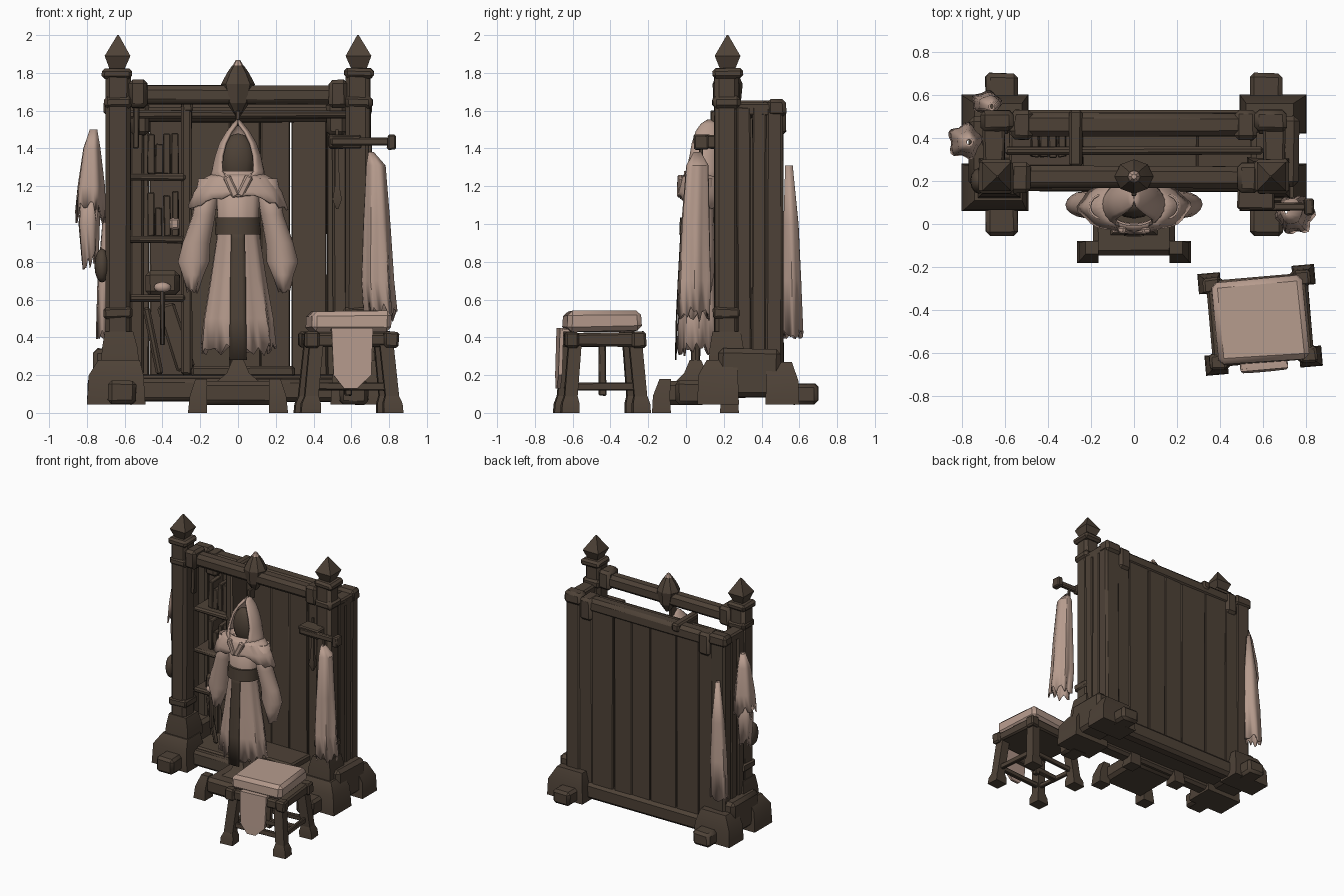
import bpy, bmesh, math, random
from mathutils import Matrix, Vector

random.seed(4)

def material(name, rgb):
    m = bpy.data.materials.new(name)
    m.diffuse_color = (*rgb, 1)
    return m

WOOD = material("dark wood", (0.076, 0.054, 0.038))
CLOTH = material("tan cloth", (0.47, 0.33, 0.268))

def finish(name, bm, mat, smooth=35):
    bmesh.ops.recalc_face_normals(bm, faces=bm.faces)
    me = bpy.data.meshes.new(name)
    bm.to_mesh(me)
    bm.free()
    me.materials.append(mat)
    ob = bpy.data.objects.new(name, me)
    bpy.context.collection.objects.link(ob)
    bpy.context.view_layer.objects.active = ob
    bpy.ops.object.select_all(action='DESELECT')
    ob.select_set(True)
    bpy.ops.object.shade_smooth_by_angle(angle=math.radians(smooth))
    return ob

def box(name, x, y, z, mat=WOOD, bevel=0.012, jitter=0.004, rot=None):
    """Bevelled, slightly uneven block from its x, y and z ranges."""
    x, y, z = sorted(x), sorted(y), sorted(z)
    bm = bmesh.new()
    bmesh.ops.create_cube(bm, size=1)
    c = Vector([(a[0] + a[1]) / 2 for a in (x, y, z)])
    for v in bm.verts:
        v.co = Vector([v.co[i] * (a[1] - a[0]) + random.uniform(-jitter, jitter)
                       for i, a in enumerate((x, y, z))])
    bmesh.ops.bevel(bm, geom=bm.edges[:], offset=bevel, segments=1, affect='EDGES')
    m = Matrix.Translation(c)
    if rot:
        m = m @ Matrix.Rotation(math.radians(rot[0]), 4, rot[1])
    bm.transform(m)
    return finish(name, bm, mat)

def loft(name, rings, mat=WOOD, n=4, square=True, arcs=None, fold=0, k=7, jag=0, thick=0, smooth=35, vee=0):
    """Skin over horizontal rings (x, y, z, rx, ry); arcs limits each ring to angles from the front;
    jag roughens the last ring and vee lifts its front."""
    bm = bmesh.new()
    rows = []
    q = math.sqrt(2) if square else 1
    for i, (x, y, z, rx, ry) in enumerate(rings):
        t = i / (len(rings) - 1)
        row = []
        for j in range(n):
            if arcs:
                a0, a1 = arcs[i]
                a = math.radians(-90 + a0 + (a1 - a0) * j / (n - 1))
            else:
                a = 2 * math.pi * j / n + (math.pi / 4 if square else 0)
            f = q * (1 + fold * t * math.sin(k * a + 1))
            dz = random.uniform(-jag, jag) + vee * max(0, -math.sin(a)) ** 3 if t == 1 else 0
            row.append(bm.verts.new((x + rx * f * math.cos(a), y + ry * f * math.sin(a), z + dz)))
        rows.append(row)
    for a, b in zip(rows, rows[1:]):
        for j in range(n - 1 if arcs else n):
            bm.faces.new((a[j], a[(j + 1) % n], b[(j + 1) % n], b[j]))
    if not thick:
        bm.faces.new(rows[0])
        bm.faces.new(rows[-1])
    ob = finish(name, bm, mat, smooth)
    if thick:
        mod = ob.modifiers.new("thickness", 'SOLIDIFY')
        mod.thickness = thick
    return ob

def ball(name, loc, scale, mat=WOOD):
    bm = bmesh.new()
    bmesh.ops.create_uvsphere(bm, u_segments=12, v_segments=8, radius=1)
    bm.transform(Matrix.Translation(loc) @ Matrix.Diagonal((*scale, 1)))
    return finish(name, bm, mat, 60)

# Cabinet sides: posts, finials, walls, stepped feet
for s, side in ((-1, "left"), (1, "right")):
    X = lambda a, b: (s * a, s * b)
    box(side + "_front_post", X(.57, .70), (.15, .28), (.2, 1.8), bevel=.022)
    box(side + "_post_collar", X(.56, .712), (.14, .29), (1.61, 1.68), bevel=.02)
    box(side + "_post_cap", X(.56, .72), (.14, .3), (1.77, 1.825), bevel=.016)
    loft(side + "_finial", [(s * .64, .22, 1.82, .04, .04), (s * .638, .22, 1.89, .068, .068),
                            (s * .635, .22, 2.0, .004, .004)], smooth=10)
    box(side + "_rear_post", X(.57, .70), (.42, .515), (.2, 1.63), bevel=.015)
    box(side + "_rear_cap", X(.56, .71), (.43, .53), (1.57, 1.66), bevel=.02)
    for i in range(2):
        box(side + "_wall_plank", X(.64, .70), (.27 + i * .08, .345 + i * .08), (.2, 1.62), bevel=.008)
    box(side + "_top_rail", X(.60, .702), (.27, .46), (1.57, 1.64))
    box(side + "_rail_bracket", X(.48, .58), (.145, .285), (1.615, 1.765), bevel=.02)
    box(side + "_rear_bracket", X(.47, .57), (.39, .53), (1.47, 1.645), bevel=.02)
    box(side + "_inner_strip", X(.50, .575), (.44, .49), (.2, 1.6))
    # Feet
    box(side + "_side_sill", X(.54, .765), (.17, .5), (.08, .34), bevel=.025)
    loft(side + "_front_block", [(s * .645, .17, .045, .155, .11), (s * .645, .17, .2, .145, .105),
                                 (s * .63, .19, .28, .11, .08)])
    loft(side + "_rear_block", [(s * .645, .51, .045, .155, .09), (s * .645, .51, .17, .15, .085),
                                (s * .63, .49, .27, .11, .07)])
    box(side + "_front_toe", X(.54, .69), (-.055, .12), (.045, .17), bevel=.02)
    box(side + "_rear_toe", X(.54, .69), (.55, .70), (.045, .155), bevel=.02)
    loft(side + "_post_base", [(s * .625, .215, .26, .10, .095), (s * .625, .215, .34, .095, .09),
                               (s * .63, .215, .43, .075, .075)])
    box(side + "_post_band", X(.56, .71), (.14, .29), (.50, .56))

# Cross beams
box("front_top_beam", (-.56, .56), (.165, .27), (1.635, 1.735), bevel=.025)
box("rear_top_beam", (-.58, .58), (.405, .515), (1.54, 1.64), bevel=.025)
box("hanging_rail", (-.6, .6), (.32, .36), (1.56, 1.60))
box("front_bottom_beam", (-.56, .56), (.15, .26), (.06, .18), bevel=.02)
box("rear_bottom_beam", (-.56, .56), (.42, .53), (.06, .19), bevel=.025)
box("cabinet_floor", (-.6, .6), (.2, .5), (.10, .2))
box("floor_step", (-.25, .30), (.25, .48), (.19, .25))

# Back planks, with a thin gap at x = 0.28
edges = [-.66, -.47, -.27, -.04, .12, .277, .284, .47, .66]
for a, b in zip(edges, edges[1:]):
    if b - a > .05:
        box("back_plank", (a + .001, b - .001), (.475, .508), (.15, 1.58), bevel=.006, jitter=.002)

# Crest over the front beam
loft("crest", [(0, .22, 1.575, .015, .03), (0, .22, 1.64, .06, .07), (0, .22, 1.74, .09, .08),
               (0, .22, 1.80, .058, .055), (0, .22, 1.84, .03, .03)], n=8, square=False, smooth=20)
loft("crest_tip", [(0, .22, 1.835, .031, .031), (0, .22, 1.867, .012, .012)], CLOTH, 8, False)

# Divider, shelves and stored things
box("divider", (-.30, -.245), (.27, .47), (.2, 1.63))
box("divider_cap", (-.30, -.24), (.27, .53), (1.59, 1.655))
for z in (.59, .90, 1.23):
    box("shelf", (-.58, -.28), (.26, .48), (z, z + .035))
for z in (.935, 1.265):
    for i in range(4):
        box("book", (-.48 + i * .043, -.442 + i * .043), (.31, .43), (z, z + random.uniform(.12, .24)), bevel=.005)
box("folded_scarf", (-.36, -.31), (.30, .38), (.97, 1.03), CLOTH)
box("chest", (-.49, -.31), (.27, .42), (.62, .75), bevel=.025)
box("leaning_board", (-.38, -.28), (.34, .37), (.22, .58), rot=(-18, 'Y'))
box("second_leaning_board", (-.47, -.43), (.30, .33), (.2, .56), rot=(-12, 'Y'))
ball("ladle_bowl", (-.40, .24, .665), (.045, .03, .028), CLOTH)
box("ladle_handle", (-.412, -.388), (.225, .25), (.36, .65), bevel=.004)
box("hanging_strap", (-.555, -.525), (.2, .24), (1.4, 1.62), bevel=.006)
ball("side_pouch", (-.72, .2, .78), (.04, .06, .09))
loft("hanging_dagger", [(.525, .19, 1.5, .008, .008), (.525, .19, 1.2, .012, .012),
                        (.525, .19, 1.13, .025, .02), (.525, .19, 1.08, .006, .006)])

# Side arm carrying the right cloth
box("side_arm", (.49, .80), (.06, .10), (1.415, 1.455), bevel=.008)
box("side_arm_end", (.79, .835), (.04, .12), (1.395, 1.475), bevel=.008)
box("side_arm_support", (.48, .65), (.07, .18), (1.40, 1.47), bevel=.008)
box("cloth_hook", (.69, .71), (.07, .09), (1.30, 1.43), bevel=.004)

# Hanging cloths
loft("right_cloth", [(.705, .06, 1.38, .015, .02), (.73, .06, 1.31, .05, .06), (.735, .05, 1.0, .068, .075),
                     (.74, .045, .7, .08, .085), (.755, .04, .53, .08, .085)],
     CLOTH, 28, False, fold=.14, k=6, jag=.05, thick=.01)
loft("left_cloth_upper", [(-.765, .38, 1.50, .02, .02), (-.775, .38, 1.40, .045, .05), (-.78, .385, 1.2, .07, .075),
                          (-.785, .385, 1.06, .075, .08)], CLOTH, 28, False, fold=.15, k=5, jag=.06, thick=.01)
loft("left_cloth_lower", [(-.78, .385, 1.2, .05, .055), (-.79, .385, 1.0, .055, .06), (-.785, .385, .80, .04, .05)],
     CLOTH, 24, False, fold=.15, k=5, jag=.05, thick=.01)
loft("rear_cloth", [(-.66, .545, 1.31, .015, .02), (-.67, .555, 1.0, .05, .04), (-.68, .56, .7, .065, .048),
                    (-.685, .565, .42, .068, .052)], CLOTH, 24, False, fold=.12, k=5, jag=.03, thick=.01)

# Robe stand
for sx in (-1, 1):
    for y in (-.13, .23):
        loft("stand_foot", [(sx * .215, y, 0, .05, .05), (sx * .21, y, .09, .045, .045),
                            (sx * .195, y + (.02 if y < 0 else -.02), .18, .03, .03)])
box("stand_slab", (-.19, .19), (-.145, .23), (.045, .17), bevel=.025)
loft("stand_column_base", [(0, .05, .16, .12, .11), (0, .05, .21, .06, .06), (0, .05, .28, .03, .03)])
loft("stand_column", [(0, .05, .26, .025, .025), (0, .06, 1.2, .025, .025)], n=8, square=False)
box("robe_hook", (-.01, .01), (.13, .2), (1.52, 1.6), bevel=.004)

# Robe
skirt = [(0, .07, 1.28, .12, .08), (0, .07, 1.0, .108, .085), (0, .07, .92, .115, .088), (0, .07, .7, .148, .1),
         (0, .07, .5, .18, .11), (0, .07, .34, .195, .115)]
loft("robe_body", skirt, CLOTH, 40, False, fold=.06, k=9, jag=.04, thick=.01)
loft("robe_front_strip", [(x, y, z - (.06 if z < .4 else 0), rx + .012, ry + .014) for x, y, z, rx, ry in skirt[1:]],
     WOOD, 5, False, arcs=[(-19, 19), (-17, 17), (-15, 15), (-13, 13), (-13, 13)], thick=.006)
loft("belt", [(0, .07, 1.035, .118, .102), (0, .07, .945, .122, .106)], WOOD, 24, False)
loft("shoulder_cape", [(0, .085, 1.27, .13, .09), (0, .08, 1.24, .185, .11), (0, .08, 1.17, .23, .118),
                       (0, .08, 1.085, .26, .122)], CLOTH, 36, False, fold=.03, k=8, jag=.012, thick=.012, vee=.07)
for s in (-1, 1):
    loft("sleeve", [(s * .15, .08, 1.24, .06, .06), (s * .18, .08, 1.05, .06, .065), (s * .22, .09, .90, .072, .06),
                    (s * .235, .09, .80, .082, .06), (s * .238, .09, .73, .055, .055),
                    (s * .245, .09, .65, .03, .045)], CLOTH, 16, False, fold=.04, k=4, jag=.02, thick=.01)
    # Flat band of cloth running from the hood to the chest knot
    box("hood_collar", X(0, 0) if s == 0 else (s * .035 - .02, s * .035 + .02), (-.045, -.015), (1.14, 1.26),
        CLOTH, bevel=.008, rot=(s * 25, 'Y'))
loft("hood", [(0, .085, 1.20, .165, .12), (0, .09, 1.28, .14, .115), (0, .095, 1.36, .122, .11),
              (0, .10, 1.43, .098, .10), (0, .11, 1.49, .062, .08), (0, .12, 1.53, .03, .045),
              (0, .125, 1.552, .008, .015)],
     CLOTH, 22, False, arcs=[(12, 348), (38, 322), (46, 314), (46, 314), (42, 318), (20, 340), (2, 358)], thick=.014)
ball("hood_inside", (0, .09, 1.34), (.095, .065, .14))

# Stool with cushion, built about its own centre then turned
stool = []
for sx in (-1, 1):
    for sy in (-1, 1):
        stool.append(loft("stool_leg", [(sx * .22, sy * .19, .03, .036, .034), (sx * .185, sy * .16, .38, .036, .034)]))
        stool.append(loft("stool_foot", [(sx * .22, sy * .19, 0, .052, .047), (sx * .217, sy * .188, .05, .05, .045),
                                         (sx * .213, sy * .185, .09, .036, .034)]))
        stool.append(box("stool_corner", (sx * .17, sx * .25), (sy * .14, sy * .215), (.345, .43)))
    stool.append(box("stool_side_stretcher", (sx * .19, sx * .22), (-.18, .18), (.12, .16), bevel=.006))
    stool.append(box("stool_cross_stretcher", (-.2, .2), (sx * .155, sx * .185), (.12, .16), bevel=.006))
stool.append(box("stool_seat", (-.235, .235), (-.2, .2), (.35, .425)))
stool.append(box("stool_middle_stretcher", (-.2, .2), (-.02, .02), (.12, .16), bevel=.006))
stool.append(box("stool_centre_post", (-.02, .02), (-.02, .02), (.09, .36), bevel=.006))
stool.append(box("cushion", (-.21, .21), (-.195, .195), (.43, .54), CLOTH, bevel=.025, jitter=.008))
stool.append(box("cushion_drape_top", (-.11, .11), (-.225, -.15), (.425, .45), CLOTH, bevel=.006))
stool.append(loft("cushion_drape", [(0, -.222, .45, .11, .01), (0, -.23, .2, .10, .01),
                                    (-.01, -.232, .13, .035, .01)], CLOTH))
turn = Matrix.Translation((.585, -.445, 0)) @ Matrix.Rotation(math.radians(5), 4, 'Z')
for ob in stool:
    ob.data.transform(turn)
